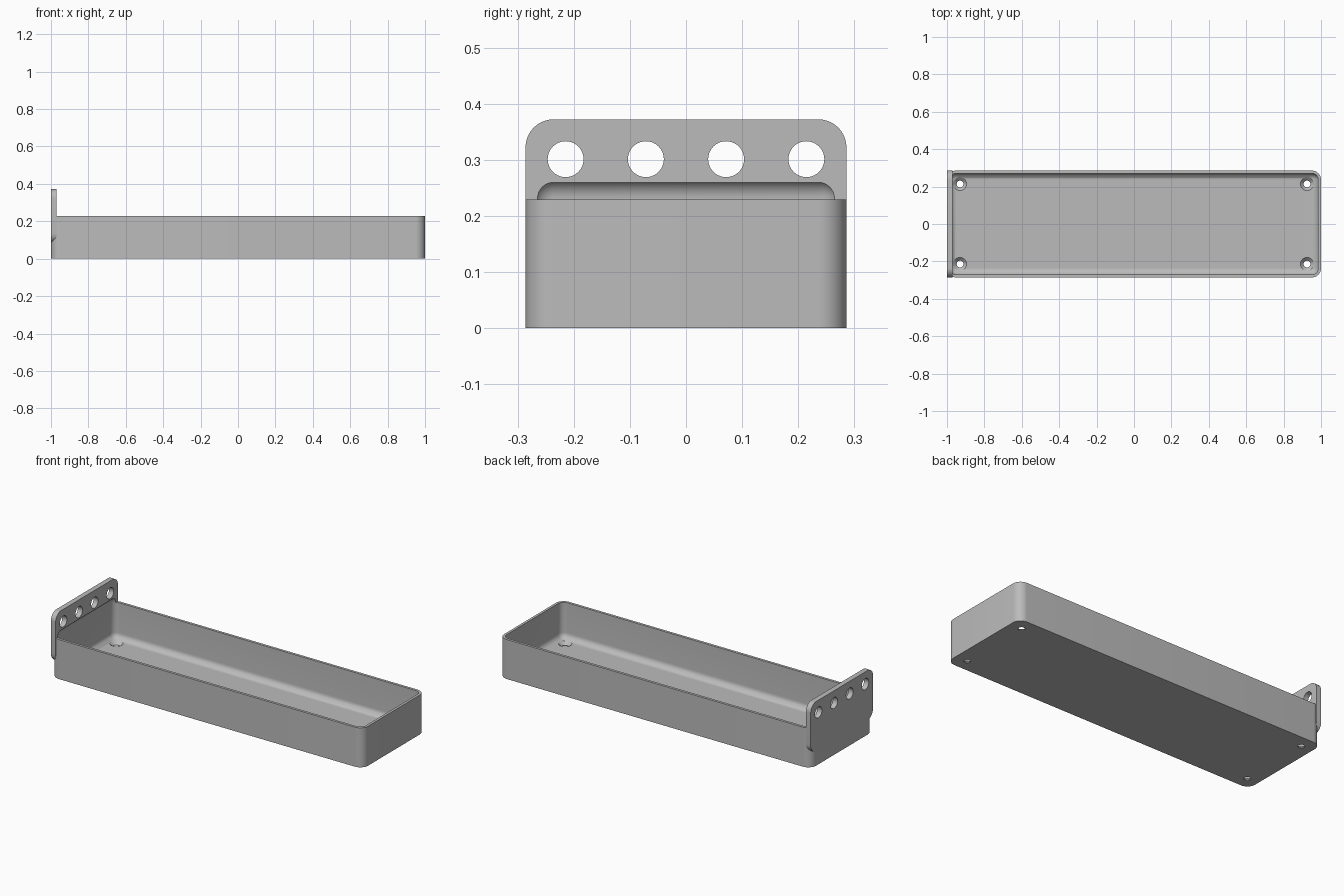
import bpy, bmesh, math
from mathutils import Matrix

cube = bpy.data.objects.get("Cube")
if cube:
    bpy.data.objects.remove(cube, do_unlink=True)

grey = bpy.data.materials.new("plain grey")
grey.use_nodes = True
grey.diffuse_color = (0.5, 0.5, 0.5, 1)
grey.node_tree.nodes["Principled BSDF"].inputs["Base Color"].default_value = (0.5, 0.5, 0.5, 1)

HALF_Y = 0.286
RIM = 0.229
WALL = 0.015
FLOOR = 0.02


def finish(name, bm):
    mesh = bpy.data.meshes.new(name)
    bm.to_mesh(mesh)
    bm.free()
    mesh.materials.append(grey)
    obj = bpy.data.objects.new(name, mesh)
    bpy.context.collection.objects.link(obj)
    return obj


def rounded_box(name, low, high, radius, axis=None, segments=10):
    """Box with every edge rounded, or only the edges along one axis."""
    bm = bmesh.new()
    bmesh.ops.create_cube(bm, size=1)
    for v in bm.verts:
        v.co = [(a + b) / 2 + c * (b - a) for a, b, c in zip(low, high, v.co)]
    edges = [e for e in bm.edges if axis is None
             or abs((e.verts[0].co - e.verts[1].co).normalized()[axis]) > 0.9]
    bmesh.ops.bevel(bm, geom=edges, offset=radius, segments=segments,
                    profile=0.5, affect='EDGES')
    return finish(name, bm)


def cone(name, centre, r1, r2, depth, turn=None):
    bm = bmesh.new()
    matrix = Matrix.Translation(centre) @ (turn or Matrix())
    bmesh.ops.create_cone(bm, cap_ends=True, segments=40, radius1=r1,
                          radius2=r2, depth=depth, matrix=matrix)
    return finish(name, bm)


def combine(target, other, operation):
    mod = target.modifiers.new(operation, 'BOOLEAN')
    mod.operation, mod.object, mod.solver = operation, other, 'EXACT'
    bpy.context.view_layer.objects.active = target
    bpy.ops.object.modifier_apply(modifier=mod.name)
    bpy.data.objects.remove(other, do_unlink=True)


# Tray block with rounded upright corners, joined to the hanging plate
tray = rounded_box("tray_with_hanging_plate", (-1, -HALF_Y, 0), (1, HALF_Y, RIM), 0.05, axis=2)
plate = rounded_box("hanging_plate", (-1, -HALF_Y, 0.085), (-0.97, HALF_Y, 0.372), 0.05, axis=0)
combine(tray, plate, 'UNION')

# Hollow with rounded edges, which also bites into the plate above the rim
inner = HALF_Y - WALL
hollow = rounded_box("hollow", (-1 + WALL, -inner, FLOOR), (1 - WALL, inner, 0.266), 0.035)
combine(tray, hollow, 'DIFFERENCE')

# Countersunk screw holes in the floor
for x in (-0.93, 0.925):
    for y in (-0.214, 0.214):
        combine(tray, cone("screw_hole", (x, y, 0), 0.018, 0.018, 0.1), 'DIFFERENCE')
        combine(tray, cone("countersink", (x, y, FLOOR), 0.018, 0.052, 0.034), 'DIFFERENCE')

# Row of round holes through the plate
sideways = Matrix.Rotation(math.pi / 2, 4, 'Y')
for i in range(4):
    y = (i - 1.5) * 0.143
    combine(tray, cone("plate_hole", (-0.985, y, 0.301), 0.032, 0.032, 0.1, sideways), 'DIFFERENCE')

bpy.ops.object.select_all(action='DESELECT')
tray.select_set(True)
bpy.context.view_layer.objects.active = tray
bpy.ops.object.shade_smooth_by_angle(angle=math.radians(30))
